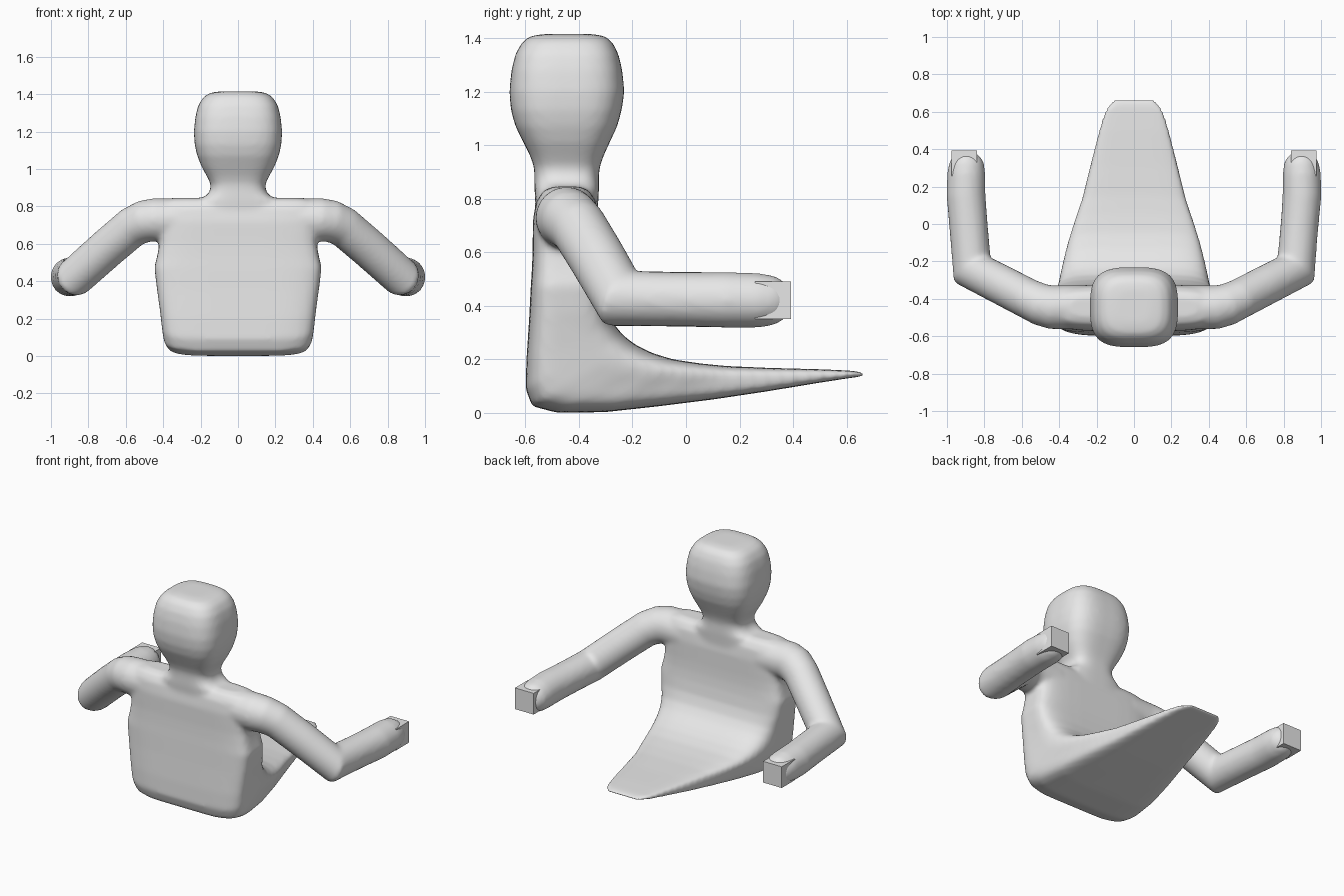
import bpy, bmesh, math
from mathutils import Vector

if "Cube" in bpy.data.objects:
    bpy.data.objects.remove(bpy.data.objects["Cube"])

grey = bpy.data.materials.new("plain grey")
grey.diffuse_color = (0.8, 0.8, 0.8, 1)
grey.use_nodes = True
grey.node_tree.nodes["Principled BSDF"].inputs["Base Color"].default_value = grey.diffuse_color
N = 40


def skin(bm, rings):
    """Bridge a list of closed rings and cap both ends."""
    rows = [[bm.verts.new(p) for p in ring] for ring in rings]
    for a, b in zip(rows, rows[1:]):
        for i in range(N):
            j = (i + 1) % N
            bm.faces.new((a[i], a[j], b[j], b[i]))
    bm.faces.new(rows[0][::-1])
    bm.faces.new(rows[-1])


def rounded_section(back, front, half_width, power):
    """Rounded rectangle spanning two (y, z) points and a width in x."""
    b, f = Vector((0, *back)), Vector((0, *front))
    mid, half = (b + f) / 2, (f - b) / 2
    ring = []
    for k in range(N):
        t = 2 * math.pi * (k + 0.5) / N
        c, s = math.cos(t), math.sin(t)
        u = math.copysign(abs(c) ** (2 / power), c)
        v = math.copysign(abs(s) ** (2 / power), s)
        ring.append(mid + Vector((half_width * u, 0, 0)) + half * v)
    return ring


def tube(bm, path, side):
    """Round limb with mitred joints; path holds x, y, z, radius."""
    pts = [Vector((side * x, y, z)) for x, y, z, r in path]
    rings = []
    for i, p in enumerate(pts):
        d0 = (p - pts[i - 1]).normalized() if i else (pts[1] - p).normalized()
        d1 = (pts[i + 1] - p).normalized() if i + 1 < len(pts) else d0
        n = (d0 + d1).normalized()
        across = d0.cross(Vector((0, 0, 1))).normalized()
        up = across.cross(d0)
        ring = []
        for k in range(N):
            t = 2 * math.pi * k / N
            v = (across * math.cos(t) + up * math.sin(t)) * path[i][3]
            ring.append(p + v - d0 * (v.dot(n) / d0.dot(n)))
        rings.append(ring)
    skin(bm, rings)


def finish(name, bm):
    bmesh.ops.recalc_face_normals(bm, faces=bm.faces)
    me = bpy.data.meshes.new(name)
    bm.to_mesh(me)
    bm.free()
    me.materials.append(grey)
    ob = bpy.data.objects.new(name, me)
    bpy.context.collection.objects.link(ob)
    return ob


body = bmesh.new()

# head and neck: z, back y, front y, half width
head = [(1.415, -.53, -.35, .09), (1.408, -.58, -.305, .145), (1.385, -.612, -.275, .185),
        (1.34, -.637, -.252, .213), (1.28, -.652, -.238, .228), (1.2, -.66, -.23, .236),
        (1.13, -.654, -.24, .232), (1.07, -.637, -.257, .218), (1.01, -.607, -.285, .194),
        (.96, -.582, -.308, .166), (.92, -.568, -.322, .146), (.89, -.566, -.325, .146),
        (.86, -.566, -.325, .165), (.835, -.566, -.325, .21), (.74, -.56, -.33, .24)]
skin(body, [rounded_section((b, z), (f, z), w, 3.2) for z, b, f, w in head])

# torso sweeping forward into the flat tapered lap
torso = [((-.50, .845), (-.39, .845), .34), ((-.535, .83), (-.36, .83), .39),
         ((-.56, .79), (-.335, .79), .415), ((-.572, .72), (-.325, .72), .42),
         ((-.573, .60), (-.323, .60), .42), ((-.576, .53), (-.32, .54), .432),
         ((-.58, .47), (-.313, .48), .447), ((-.586, .35), (-.298, .40), .435),
         ((-.596, .2), (-.272, .335), .418), ((-.599, .09), (-.235, .29), .408),
         ((-.575, .025), (-.19, .255), .40), ((-.48, .0), (-.13, .225), .385),
         ((-.3, .003), (-.05, .20), .36), ((-.1, .025), (.05, .185), .322),
         ((.1, .05), (.15, .175), .278), ((.3, .08), (.31, .168), .235),
         ((.5, .113), (.5, .163), .187), ((.61, .130), (.61, .158), .155),
         ((.665, .137), (.665, .152), .115)]
skin(body, [rounded_section(b, f, w, 5) for b, f, w in torso])

# arms bent at the elbow, with rounded ends
arm = [(.28, -.445, .725, .118), (.44, -.445, .728, .116), (.50, -.43, .72, .112),
       (.565, -.40, .69, .107), (.70, -.33, .575, .106), (.865, -.245, .428, .104),
       (.898, .15, .422, .104), (.897, .27, .42, .102), (.894, .33, .42, .092),
       (.892, .365, .42, .072), (.89, .385, .42, .04)]
for side in (-1, 1):
    tube(body, arm, side)

# fuse and soften the joins
ob = finish("body", body)
fuse = ob.modifiers.new("fuse", 'REMESH')
fuse.mode = 'VOXEL'
fuse.voxel_size = 0.013
fuse.use_smooth_shade = True
soft = ob.modifiers.new("soften", 'SMOOTH')
soft.factor = 0.5
soft.iterations = 9

# square hand blocks
for side, name in ((-1, "left_hand_block"), (1, "right_hand_block")):
    bm = bmesh.new()
    bmesh.ops.create_cube(bm, size=1)
    for v in bm.verts:
        v.co = Vector((side * .907, .325, .42)) + Vector((v.co.x * .136, v.co.y * .136, v.co.z * .14))
    finish(name, bm)
